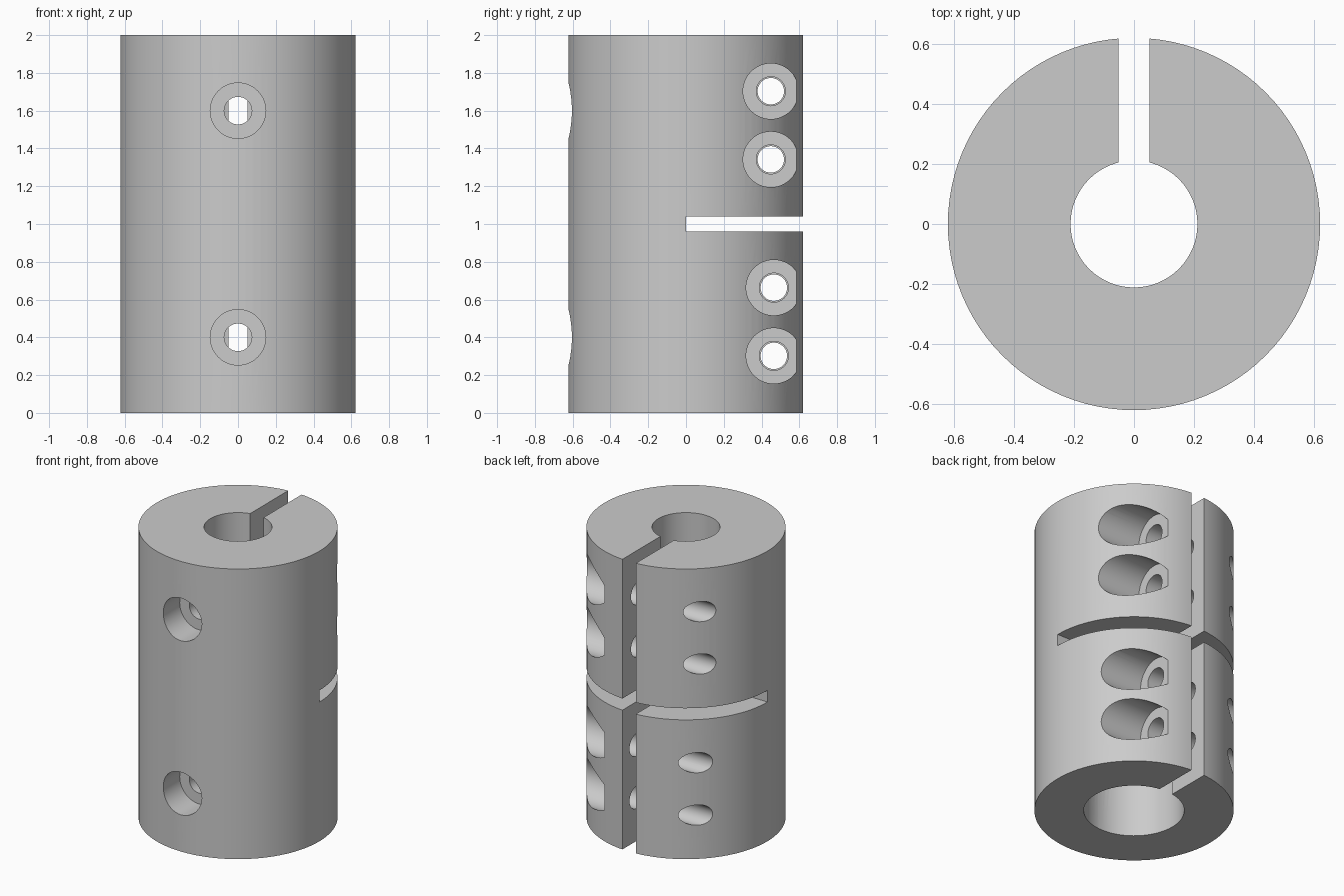
import bpy
from mathutils import Vector

cube = bpy.data.objects.get("Cube")
if cube:
    bpy.data.objects.remove(cube, do_unlink=True)

RADIUS, HEIGHT = 0.622, 2.0


def cylinder(name, start, end, radius, sides=48):
    """Cylinder running between two points."""
    a, b = Vector(start), Vector(end)
    bpy.ops.mesh.primitive_cylinder_add(
        vertices=sides, radius=radius, depth=(b - a).length, location=(a + b) / 2,
        rotation=(b - a).to_track_quat('Z', 'Y').to_euler())
    bpy.context.object.name = name
    return bpy.context.object


def box(name, low, high):
    """Box spanning two opposite corners."""
    a, b = Vector(low), Vector(high)
    bpy.ops.mesh.primitive_cube_add(size=1, location=(a + b) / 2)
    obj = bpy.context.object
    obj.name = name
    obj.scale = b - a
    return obj


# Main body
body = cylinder("clamp_coupling_body", (0, 0, 0), (0, 0, HEIGHT), RADIUS, 96)


def cut(cutter):
    """Subtract a cutter from the body and discard it."""
    cutter.hide_render = True
    mod = body.modifiers.new(cutter.name, 'BOOLEAN')
    mod.operation = 'DIFFERENCE'
    mod.solver = 'EXACT'
    mod.object = cutter
    bpy.context.view_layer.objects.active = body
    bpy.ops.object.modifier_apply(modifier=mod.name)
    bpy.data.objects.remove(cutter, do_unlink=True)


# Stepped shaft bore: wide below, narrow above
cut(cylinder("narrow_bore", (0, 0, -0.1), (0, 0, 2.1), 0.212, 64))
cut(cylinder("wide_bore", (0, 0, -0.1), (0, 0, 1.0), 0.314, 64))

# Clamping slit at the back and the cross slot between the halves
cut(box("back_slit", (-0.051, 0, -0.1), (0.051, 1, 2.1)))
cut(box("cross_slot", (-1, 0, 0.96), (1, 1, 1.04)))

# Clamp screw holes: counterbore, clearance hole and threaded hole
for y, z in ((0.449, 1.703), (0.449, 1.342), (0.465, 0.663), (0.465, 0.302)):
    cut(cylinder("screw_counterbore", (0.213, y, z), (1, y, z), 0.147))
    cut(cylinder("clearance_hole", (0, y, z), (0.5, y, z), 0.077))
    cut(cylinder("threaded_hole", (0, y, z), (-1, y, z), 0.07))

# Set screw holes at the front
for z in (0.4, 1.6):
    cut(cylinder("set_screw_counterbore", (0, -1, z), (0, -0.425, z), 0.147))
    cut(cylinder("set_screw_hole", (0, -0.8, z), (0, 0, z), 0.073))

# Metal colour
metal = bpy.data.materials.new("light_grey_metal")
metal.use_nodes = True
colour = (0.6, 0.6, 0.6, 1)
metal.diffuse_color = colour
metal.node_tree.nodes["Principled BSDF"].inputs["Base Color"].default_value = colour
body.data.materials.clear()
body.data.materials.append(metal)
for face in body.data.polygons:
    face.material_index = 0

# Smooth round walls with crisp edges
bpy.ops.object.select_all(action='DESELECT')
body.select_set(True)
bpy.context.view_layer.objects.active = body
bpy.ops.object.shade_smooth_by_angle(angle=0.5)
